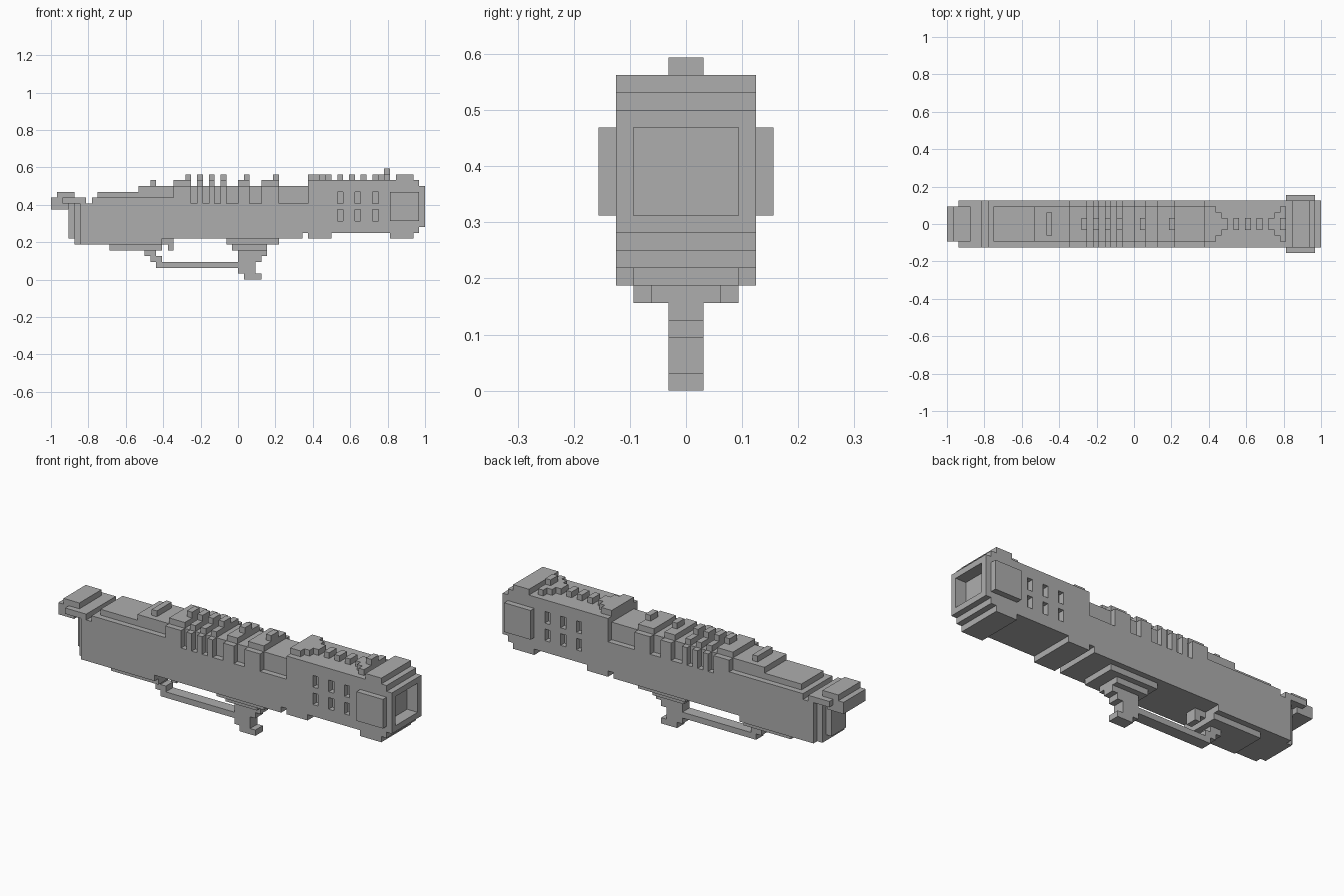
import bpy
import bmesh

U = 2 / 64  # one block

if "Cube" in bpy.data.objects:
    bpy.data.objects.remove(bpy.data.objects["Cube"])

grey = bpy.data.materials.new("plain_grey")
grey.use_nodes = True
colour = (0.42, 0.42, 0.42, 1)
grey.diffuse_color = colour
grey.node_tree.nodes["Principled BSDF"].inputs["Base Color"].default_value = colour


def finish(name, bm):
    bmesh.ops.recalc_face_normals(bm, faces=bm.faces)
    mesh = bpy.data.meshes.new(name)
    bm.to_mesh(mesh)
    bm.free()
    mesh.materials.append(grey)
    obj = bpy.data.objects.new(name, mesh)
    bpy.context.collection.objects.link(obj)
    return obj


def add_box(bm, x0, x1, y0, y1, z0, z1):
    verts = bmesh.ops.create_cube(bm, size=1)["verts"]
    for v in verts:
        v.co.x = U * (x1 if v.co.x > 0 else x0)
        v.co.y = U * (y1 if v.co.y > 0 else y0)
        v.co.z = U * (z1 if v.co.z > 0 else z0)


def box(name, x0, x1, half_width, z0, z1):
    bm = bmesh.new()
    add_box(bm, x0, x1, -half_width, half_width, z0, z1)
    return finish(name, bm)


def extrude_profile(name, points, half_width):
    bm = bmesh.new()
    face = bm.faces.new([bm.verts.new((x * U, -half_width * U, z * U)) for x, z in points])
    moved = bmesh.ops.extrude_face_region(bm, geom=[face])["geom"]
    for v in moved:
        if isinstance(v, bmesh.types.BMVert):
            v.co.y = half_width * U
    return finish(name, bm)


# Main body with stepped underside and top
underside = [(-27, 6), (-13, 6), (-13, 7), (11, 7), (11, 8), (12, 8), (12, 7), (16, 7),
             (16, 8), (26, 8), (26, 7), (30, 7), (30, 8), (31, 8), (31, 9), (32, 9)]
topside = [(32, 16), (31, 16), (31, 17), (30, 17), (30, 18), (27, 18), (27, 17), (12, 17),
           (12, 16), (-14, 16), (-14, 14), (-25, 14), (-25, 13), (-26, 13), (-26, 14),
           (-30, 14), (-30, 13), (-27, 13)]
body = extrude_profile("main_body", underside + topside, 4)

# Side recesses, vent windows and muzzle opening
bm = bmesh.new()
for y0, y1 in ((3, 5), (-5, -3)):
    for x0, x1 in ((-14, -11), (-8, -7), (-6, -5), (-4, -3), (-2, 0), (2, 4), (7, 12)):
        start = x0 - 0.5 if x0 == -14 else x0
        add_box(bm, start, x1, y0, y1, 14 if x0 == -14 else 13, 17 if x0 < 7 else 16.5)
    for x in (17, 20, 23):
        for z in (10, 13):
            add_box(bm, x, x + 1, y0, y1, z, z + 2)
add_box(bm, 30, 33, -3, 3, 10, 15)
cutter = finish("recess_cutter", bm)
cutter.hide_render = True
cut = body.modifiers.new("recesses", "BOOLEAN")
cut.operation = "DIFFERENCE"
cut.solver = "EXACT"
cut.object = cutter
bpy.context.view_layer.objects.active = body
bpy.ops.object.modifier_apply(modifier=cut.name)
bpy.data.objects.remove(cutter)

# Cheek plates beside the muzzle
for side, y in (("right", -5), ("left", 4)):
    bm = bmesh.new()
    add_box(bm, 26, 31, y, y + 1, 10, 15)
    finish("muzzle_plate_" + side, bm)

# Stepped cooling ribs along the top
for x0, x1, x2 in ((-11, -9, -8), (-7, -7, -6), (-5, -5, -4), (-3, -3, -2), (0, 1, 2), (4, 6, 7)):
    box("rib_step", x0, x2, 3, 16, 17)
    box("rib_crest", x1, x2, 1, 17, 18)

# Front sight rail between two chevrons
box("chevron_base", 12, 14, 3, 17, 18)
for i, half in enumerate((2, 1)):
    box("chevron_rear", 14 + i, 15 + i, half, 17, 18)
for i, half in enumerate((1, 2, 3)):
    box("chevron_front", 23 + i, 24 + i, half, 17, 18)
for x in (17, 19, 21):
    box("rail_tooth", x, x + 1, 1, 17, 18)
box("front_sight", 25, 26, 1, 18, 19)

# Rear cover and rear sight
box("rear_cover", -24, -17, 3, 14, 15)
box("rear_cover_step", -17, -14, 3, 14, 16)
box("rear_sight", -15, -14, 2, 16, 17)

# Tail cap and rounded back end
box("tail_cap", -32, -30, 3, 12, 14)
box("tail_underside", -30, -29, 3, 12, 13)
box("tail_top", -31, -28, 3, 14, 15)
box("back_step_outer", -28, -27, 3, 6, 13)
box("back_step_inner", -29, -28, 2, 7, 13)

# Underside pads, trigger and guard
box("rear_pad", -22, -13, 3, 5, 6)
box("grip_pad_upper", -2, 7, 3, 6, 7)
box("grip_pad_lower", -1, 5, 2, 5, 6)
box("trigger_root", -13, -11, 1, 6, 7)
box("trigger_tip", -12, -11, 1, 5, 6)
guard = [(-16, 5), (-16, 4), (-15, 4), (-15, 3), (-14, 3), (-14, 2), (0, 2), (0, 1),
         (1, 1), (1, 0), (4, 0), (4, 1), (3, 1), (3, 3), (4, 3), (4, 4), (5, 4), (5, 5),
         (0, 5), (0, 3), (-13, 3), (-13, 4), (-14, 4), (-14, 5)]
extrude_profile("guard_and_grip", guard, 1)
